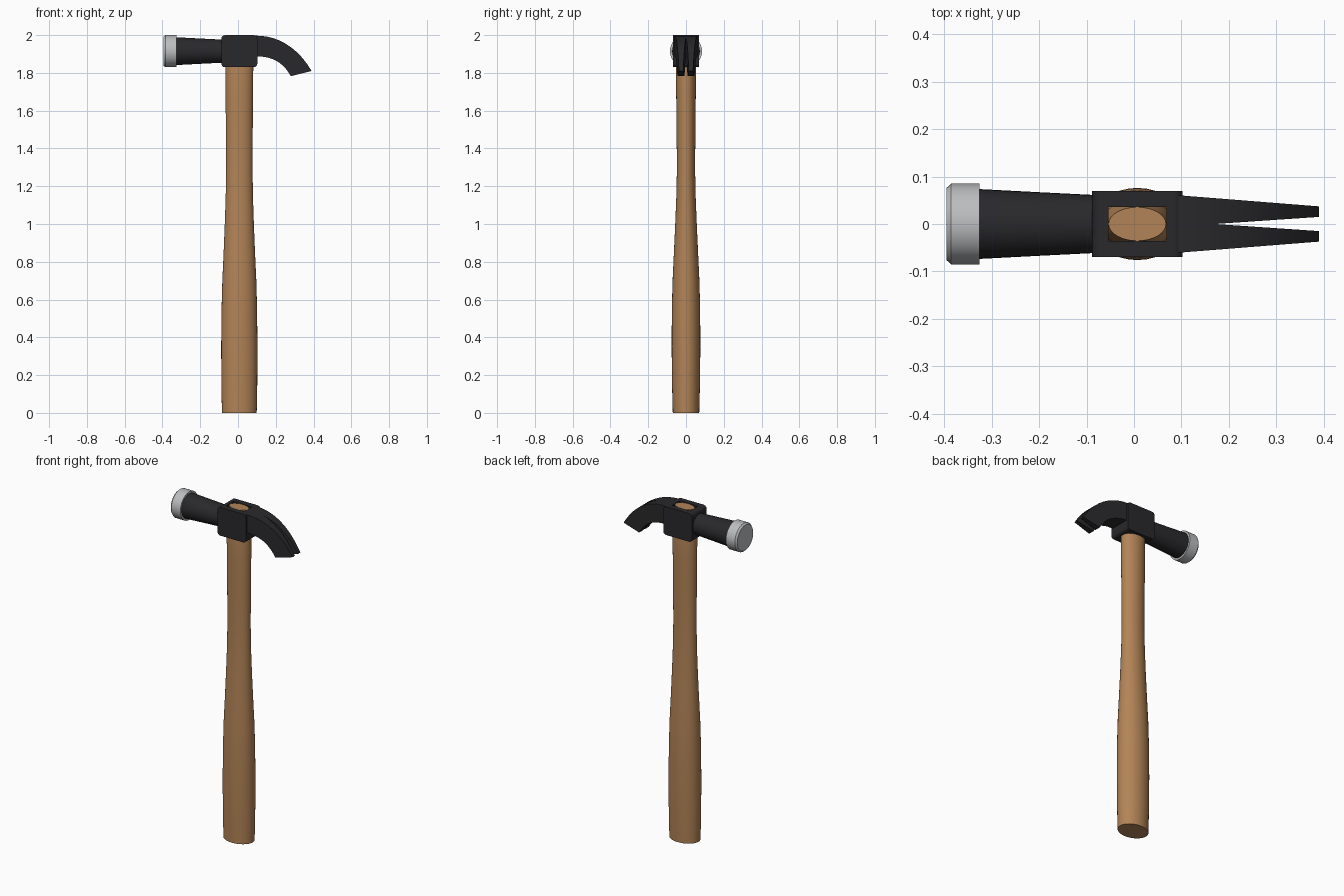
import bpy, bmesh, math

if "Cube" in bpy.data.objects:
    bpy.data.objects.remove(bpy.data.objects["Cube"])


def material(name, rgb):
    m = bpy.data.materials.new(name)
    m.diffuse_color = (*rgb, 1)
    m.use_nodes = True
    m.node_tree.nodes["Principled BSDF"].inputs["Base Color"].default_value = m.diffuse_color
    return m


wood = material("wood", (0.45, 0.23, 0.095))
black = material("black_iron", (0.022, 0.022, 0.025))
steel = material("steel", (0.5, 0.51, 0.52))


def finish(name, bm, mat, angle=None):
    bmesh.ops.recalc_face_normals(bm, faces=bm.faces)
    me = bpy.data.meshes.new(name)
    bm.to_mesh(me)
    bm.free()
    ob = bpy.data.objects.new(name, me)
    bpy.context.collection.objects.link(ob)
    me.materials.append(mat)
    if angle:
        bpy.ops.object.select_all(action='DESELECT')
        ob.select_set(True)
        bpy.context.view_layer.objects.active = ob
        bpy.ops.object.shade_smooth_by_angle(angle=math.radians(angle))
    return ob


def loft(name, rings, mat, angle):
    bm = bmesh.new()
    vr = [[bm.verts.new(p) for p in r] for r in rings]
    n = len(vr[0])
    for a, b in zip(vr, vr[1:]):
        for i in range(n):
            j = (i + 1) % n
            bm.faces.new((a[i], a[j], b[j], b[i]))
    bm.faces.new(vr[0])
    bm.faces.new(vr[-1])
    return finish(name, bm, mat, angle)


def prism(name, outline, half, mat, axis='y', angle=None):
    """Closed outline extruded both ways; half(u) gives the half thickness."""
    bm = bmesh.new()
    sides = []
    for s in (-1, 1):
        sides.append([bm.verts.new((u, s * half(u), v) if axis == 'y' else (u, v, 1.9 + s * half(u)))
                      for u, v in outline])
    n = len(outline)
    for i in range(n):
        j = (i + 1) % n
        bm.faces.new((sides[0][i], sides[0][j], sides[1][j], sides[1][i]))
    for s in sides:
        bm.faces.new(s)
    return finish(name, bm, mat, angle)


def cut(ob, cutter):
    mod = ob.modifiers.new("cut", 'BOOLEAN')
    mod.operation, mod.object, mod.solver = 'DIFFERENCE', cutter, 'EXACT'
    cutter.hide_render = True
    cutter.hide_set(True)


def ellipse(cx, rx, ry, z, n=32):
    return [(cx + rx * math.cos(2 * math.pi * i / n), ry * math.sin(2 * math.pi * i / n), z) for i in range(n)]


def disc(x, r, n=32):
    return [(x, r * math.cos(2 * math.pi * i / n), 1.915 + r * math.sin(2 * math.pi * i / n)) for i in range(n)]


def bezier(a, b, c, d, n=10):
    out = []
    for i in range(n + 1):
        t = i / n
        w = ((1 - t) ** 3, 3 * t * (1 - t) ** 2, 3 * t * t * (1 - t), t ** 3)
        out.append(tuple(sum(k * p[q] for k, p in zip(w, (a, b, c, d))) for q in (0, 1)))
    return out


# Wooden handle with a swollen grip, its top passing through the head's eye
handle = [(0, .092, .070), (.15, .095, .074), (.35, .096, .076), (.55, .094, .075),
          (.70, .090, .071), (.85, .083, .064), (1.0, .077, .057), (1.15, .072, .051),
          (1.3, .070, .048), (1.5, .071, .050), (1.7, .073, .052), (1.85, .074, .054),
          (1.998, .0605, .0355)]
loft("handle", [ellipse(.007, rx, ry, z) for z, rx, ry in handle], wood, 40)

# Eye block: rounded front-view corners, rectangular eye
x0, x1, z0, z1, r = -.088, .102, 1.83, 2.0, .018
block = []
for cx, cz, a0 in ((x1 - r, z1 - r, 0), (x0 + r, z1 - r, 90), (x0 + r, z0 + r, 180), (x1 - r, z0 + r, 270)):
    for k in range(4):
        a = math.radians(a0 + 30 * k)
        block.append((cx + r * math.cos(a), cz + r * math.sin(a)))
eye_block = prism("eye_block", block, lambda u: .07, black, angle=35)
eye = prism("eye_cutter", [(-.054, -.036), (.068, -.036), (.068, .036), (-.054, .036)],
            lambda u: .3, black, 'z')
cut(eye_block, eye)

# Curved claw, tapering to the tip and split by a V slot
top = bezier((.09, 1.997), (.20, 2.0), (.31, 1.945), (.39, 1.81))
bottom = bezier((.28, 1.783), (.235, 1.86), (.18, 1.888), (.09, 1.888))
claw = prism("claw", top + bottom, lambda u: .060 - (u - .1) * .079, black, angle=35)
slot = prism("slot_cutter", [(.17, 0), (.42, -.017), (.42, .017)], lambda u: .3, black, 'z')
cut(claw, slot)

# Round neck and polished striking face
loft("neck", [disc(-.08, .061), disc(-.2, .067), disc(-.335, .074)], black, 35)
loft("striking_face", [disc(-.325, .085), disc(-.385, .085), disc(-.395, .076)], steel, 25)
